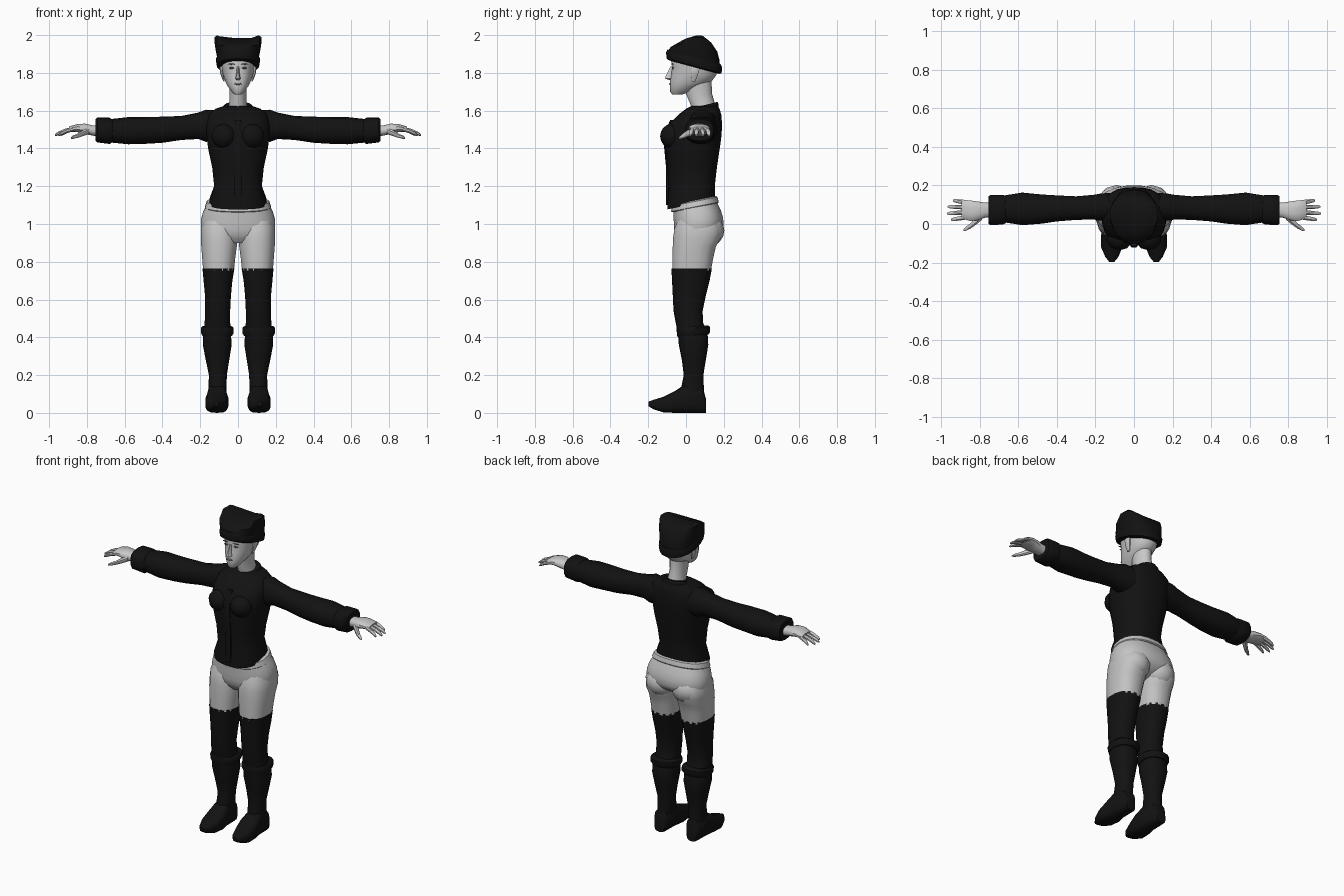
import bpy, bmesh, math
from mathutils import Vector


def material(name, value):
    m = bpy.data.materials.new(name)
    m.diffuse_color = (value, value, value, 1)
    return m


BLACK = material("black cloth", 0.006)
SKIN = material("pale skin", 0.58)
PANTS = material("light grey cloth", 0.55)
DARK = material("face detail grey", 0.16)


def finish(name, bm, mat, mirror, angle):
    bmesh.ops.recalc_face_normals(bm, faces=bm.faces)
    me = bpy.data.meshes.new(name)
    bm.to_mesh(me)
    bm.free()
    me.materials.append(mat)
    ob = bpy.data.objects.new(name, me)
    bpy.context.collection.objects.link(ob)
    bpy.ops.object.select_all(action='DESELECT')
    bpy.context.view_layer.objects.active = ob
    ob.select_set(True)
    bpy.ops.object.shade_smooth_by_angle(angle=math.radians(angle))
    if mirror:
        ob.modifiers.new("mirror", 'MIRROR').use_mirror_merge = False
    return ob


def loft(name, rings, mat, axis='z', n=16, power=2.0, mirror=False, warp=None, angle=40):
    """Skin rounded sections; each ring is (position, a0, a1, b0, b1) across the axis."""
    bm = bmesh.new()
    loops = []
    for p, a0, a1, b0, b1 in rings:
        loop = []
        for i in range(n):
            t = 2 * math.pi * (i + 0.5) / n
            c, s = math.cos(t), math.sin(t)
            a = (a0 + a1) / 2 + (a1 - a0) / 2 * math.copysign(abs(c) ** (2 / power), c)
            b = (b0 + b1) / 2 + (b1 - b0) / 2 * math.copysign(abs(s) ** (2 / power), s)
            v = Vector({'z': (a, b, p), 'x': (p, a, b), 'y': (a, p, b)}[axis])
            loop.append(bm.verts.new(warp(v) if warp else v))
        loops.append(loop)
    for lo, hi in zip(loops, loops[1:]):
        for i in range(n):
            j = (i + 1) % n
            bm.faces.new((lo[i], lo[j], hi[j], hi[i]))
    bm.faces.new(loops[0])
    bm.faces.new(loops[-1])
    return finish(name, bm, mat, mirror, angle)


def sym(z, x, y0, y1):
    return (z, -x, x, y0, y1)


def blob(name, loc, size, mat, mirror=False):
    bm = bmesh.new()
    bmesh.ops.create_uvsphere(bm, u_segments=10, v_segments=8, radius=1)
    for v in bm.verts:
        v.co = Vector(loc) + Vector(v.co[i] * size[i] for i in range(3))
    return finish(name, bm, mat, mirror, 60)


def tilt(slope, y=0.04):
    return lambda v: Vector((v.x, v.y, v.z + slope * (v.y - y)))


# Jacket: fitted body with a hem that rises towards the back
def hem(v):
    k = max(0, min(1, (1.3 - v.z) / 0.18))
    return Vector((v.x, v.y, v.z + 0.2 * k * (v.y - 0.04)))


loft("jacket_body", [
    sym(1.105, 0.150, -0.10, 0.155), sym(1.13, 0.153, -0.10, 0.155),
    sym(1.20, 0.127, -0.092, 0.155), sym(1.30, 0.138, -0.098, 0.165),
    sym(1.40, 0.160, -0.110, 0.180), sym(1.47, 0.168, -0.112, 0.190),
    sym(1.53, 0.168, -0.090, 0.192), sym(1.58, 0.160, -0.040, 0.188),
    sym(1.61, 0.120, 0.000, 0.178), sym(1.625, 0.075, 0.03, 0.168)],
    BLACK, power=2.5, n=20, warp=hem)
blob("bust", (0.075, -0.075, 1.465), (0.068, 0.062, 0.065), BLACK, True)
loft("collar", [sym(1.58, 0.10, 0.0, 0.17), sym(1.615, 0.085, 0.02, 0.175),
                sym(1.63, 0.072, 0.03, 0.168)], BLACK, warp=tilt(0.25, 0.1))
# Button strip down the front
loft("front_strip", [sym(1.10, 0.02, -0.106, -0.09), sym(1.30, 0.02, -0.106, -0.09),
                     sym(1.46, 0.02, -0.122, -0.09), sym(1.55, 0.015, -0.085, -0.06)],
     BLACK, n=8, power=4)

# Sleeves and cuffs
loft("sleeve", [
    (0.10, 0.03, 0.165, 1.44, 1.60), (0.17, 0.015, 0.16, 1.435, 1.605),
    (0.21, 0.022, 0.153, 1.45, 1.59), (0.30, 0.02, 0.145, 1.445, 1.572),
    (0.40, 0.012, 0.150, 1.43, 1.568), (0.48, 0.0, 0.155, 1.425, 1.567),
    (0.58, -0.008, 0.165, 1.422, 1.566), (0.66, 0.005, 0.152, 1.43, 1.557),
    (0.70, 0.01, 0.145, 1.44, 1.55)],
    BLACK, axis='x', n=14, power=2.3, mirror=True)
loft("cuff", [
    (0.665, 0.003, 0.148, 1.432, 1.553), (0.68, -0.004, 0.152, 1.424, 1.563),
    (0.745, -0.008, 0.152, 1.432, 1.563), (0.755, 0.0, 0.145, 1.44, 1.555)],
    BLACK, axis='x', n=14, power=2.5, mirror=True)

# Hands: palm, four fingers and a thumb, drooping slightly at the tips
loft("palm", [
    (0.72, 0.035, 0.11, 1.462, 1.522), (0.77, 0.033, 0.112, 1.467, 1.523),
    (0.81, 0.018, 0.118, 1.476, 1.532), (0.85, 0.014, 0.124, 1.486, 1.530),
    (0.885, 0.024, 0.126, 1.486, 1.520), (0.895, 0.035, 0.118, 1.49, 1.515)],
    SKIN, axis='x', n=12, power=2.4, mirror=True)
for i, (y, y_tip, tip) in enumerate([(0.035, 0.022, 0.95), (0.061, 0.054, 0.97),
                                     (0.087, 0.090, 0.967), (0.112, 0.122, 0.94)]):
    rings = []
    for t, r, drop in [(0, 0.013, 0), (0.5, 0.012, 0.012), (0.85, 0.010, 0.026), (1, 0.005, 0.034)]:
        c, z = y + (y_tip - y) * t, 1.504 - drop
        rings.append((0.87 + (tip - 0.87) * t, c - r, c + r, z - r, z + r))
    loft("finger_%d" % (i + 1), rings, SKIN, axis='x', n=8, mirror=True)
loft("thumb", [
    (0.79, 0.02, 0.06, 1.475, 1.51), (0.82, -0.005, 0.035, 1.464, 1.498),
    (0.85, -0.026, 0.004, 1.455, 1.48), (0.875, -0.037, -0.015, 1.45, 1.468),
    (0.885, -0.037, -0.026, 1.45, 1.46)], SKIN, axis='x', n=8, mirror=True)

# Trousers: waistband, hips and thighs
loft("waistband", [
    sym(1.085, 0.172, -0.076, 0.172), sym(1.09, 0.176, -0.08, 0.175),
    sym(1.118, 0.166, -0.078, 0.168), sym(1.124, 0.155, -0.07, 0.16)],
    PANTS, n=20, power=2.3, warp=tilt(0.2))
loft("hips", [
    sym(0.905, 0.06, -0.03, 0.09), sym(0.925, 0.14, -0.045, 0.15),
    sym(0.95, 0.190, -0.058, 0.188), sym(0.98, 0.199, -0.064, 0.200),
    sym(1.02, 0.198, -0.066, 0.198), sym(1.06, 0.187, -0.068, 0.186),
    sym(1.10, 0.168, -0.07, 0.168)], PANTS, n=20, power=2.4, warp=tilt(0.08))
loft("thigh", [
    (0.755, 0.020, 0.186, -0.074, 0.134), (0.82, 0.013, 0.191, -0.074, 0.146),
    (0.88, 0.005, 0.196, -0.072, 0.160), (0.93, 0.002, 0.198, -0.070, 0.188),
    (0.98, 0.004, 0.197, -0.062, 0.190), (1.03, 0.03, 0.18, -0.04, 0.16)],
    PANTS, n=16, power=2.4, mirror=True)
# Buttocks
blob("buttock", (0.09, 0.115, 0.965), (0.095, 0.088, 0.085), PANTS, True)

# Tall boots with a folded band below the knee
loft("boot_leg", [
    (0.06, 0.070, 0.155, -0.03, 0.098), (0.12, 0.060, 0.158, -0.028, 0.095),
    (0.20, 0.058, 0.155, -0.012, 0.092), (0.28, 0.045, 0.172, -0.022, 0.105),
    (0.36, 0.032, 0.188, -0.038, 0.118), (0.41, 0.035, 0.186, -0.042, 0.115),
    (0.48, 0.040, 0.178, -0.055, 0.090), (0.54, 0.040, 0.175, -0.066, 0.088),
    (0.62, 0.036, 0.176, -0.070, 0.105), (0.70, 0.028, 0.184, -0.074, 0.125),
    (0.765, 0.017, 0.190, -0.077, 0.137)], BLACK, n=14, power=2.3, mirror=True)
loft("boot_band", [
    (0.41, 0.030, 0.190, -0.046, 0.120), (0.422, 0.022, 0.197, -0.048, 0.128),
    (0.448, 0.022, 0.198, -0.050, 0.128), (0.458, 0.032, 0.190, -0.048, 0.115)],
    BLACK, n=14, power=2.3, mirror=True, warp=tilt(0.08))
loft("boot_foot", [
    (0.107, 0.080, 0.145, 0.0, 0.07), (0.09, 0.066, 0.157, 0.0, 0.13),
    (0.0, 0.062, 0.162, 0.0, 0.155), (-0.06, 0.050, 0.172, 0.0, 0.115),
    (-0.12, 0.060, 0.172, 0.003, 0.085), (-0.17, 0.080, 0.150, 0.018, 0.07),
    (-0.198, 0.103, 0.128, 0.035, 0.06)],
    BLACK, axis='y', n=14, power=3.2, mirror=True)

# Neck and head
loft("neck", [sym(1.58, 0.060, 0.03, 0.165), sym(1.63, 0.048, 0.025, 0.155),
              sym(1.69, 0.045, 0.0, 0.138), sym(1.76, 0.05, 0.0, 0.135)], SKIN, n=14)
loft("head", [
    sym(1.685, 0.018, -0.072, -0.02), sym(1.70, 0.034, -0.084, 0.02),
    sym(1.73, 0.056, -0.084, 0.075), sym(1.755, 0.068, -0.086, 0.135),
    sym(1.79, 0.080, -0.080, 0.162), sym(1.83, 0.087, -0.074, 0.170),
    sym(1.87, 0.090, -0.080, 0.172), sym(1.91, 0.085, -0.06, 0.15)], SKIN, n=18, power=2.2)
loft("nose", [sym(1.763, 0.010, -0.092, -0.06), sym(1.77, 0.016, -0.114, -0.06),
              sym(1.785, 0.011, -0.108, -0.06), sym(1.835, 0.006, -0.083, -0.06)],
     SKIN, n=8, angle=30)
loft("ear", [(1.755, 0.070, 0.078, 0.03, 0.05), (1.79, 0.075, 0.093, 0.025, 0.065),
             (1.825, 0.080, 0.099, 0.025, 0.075), (1.845, 0.080, 0.092, 0.035, 0.065)],
     SKIN, n=8, mirror=True)
blob("eye", (0.034, -0.070, 1.826), (0.014, 0.005, 0.005), DARK, True)
blob("eyebrow", (0.036, -0.072, 1.846), (0.021, 0.005, 0.003), DARK, True)
blob("mouth", (0, -0.084, 1.742), (0.021, 0.005, 0.006), DARK)


# Cap: tilted rolled band and a soft crown with two raised corners
def crown(v):
    k = max(0, min(1, (v.z - 1.86) / 0.1))
    return Vector((v.x, v.y, v.z - 0.27 * (1 - k) * (v.y - 0.045) + 2.2 * k * v.x ** 2))


loft("cap_band", [sym(1.83, 0.098, -0.09, 0.175), sym(1.836, 0.112, -0.102, 0.188),
                  sym(1.868, 0.118, -0.106, 0.192), sym(1.885, 0.110, -0.098, 0.182)],
     BLACK, n=18, power=2.2, warp=tilt(-0.27, 0.045))
loft("cap_crown", [sym(1.86, 0.108, -0.096, 0.180), sym(1.89, 0.114, -0.094, 0.178),
                   sym(1.925, 0.124, -0.082, 0.165), sym(1.955, 0.127, -0.035, 0.138),
                   sym(1.972, 0.112, 0.025, 0.110)],
     BLACK, n=18, power=2.5, warp=crown)
